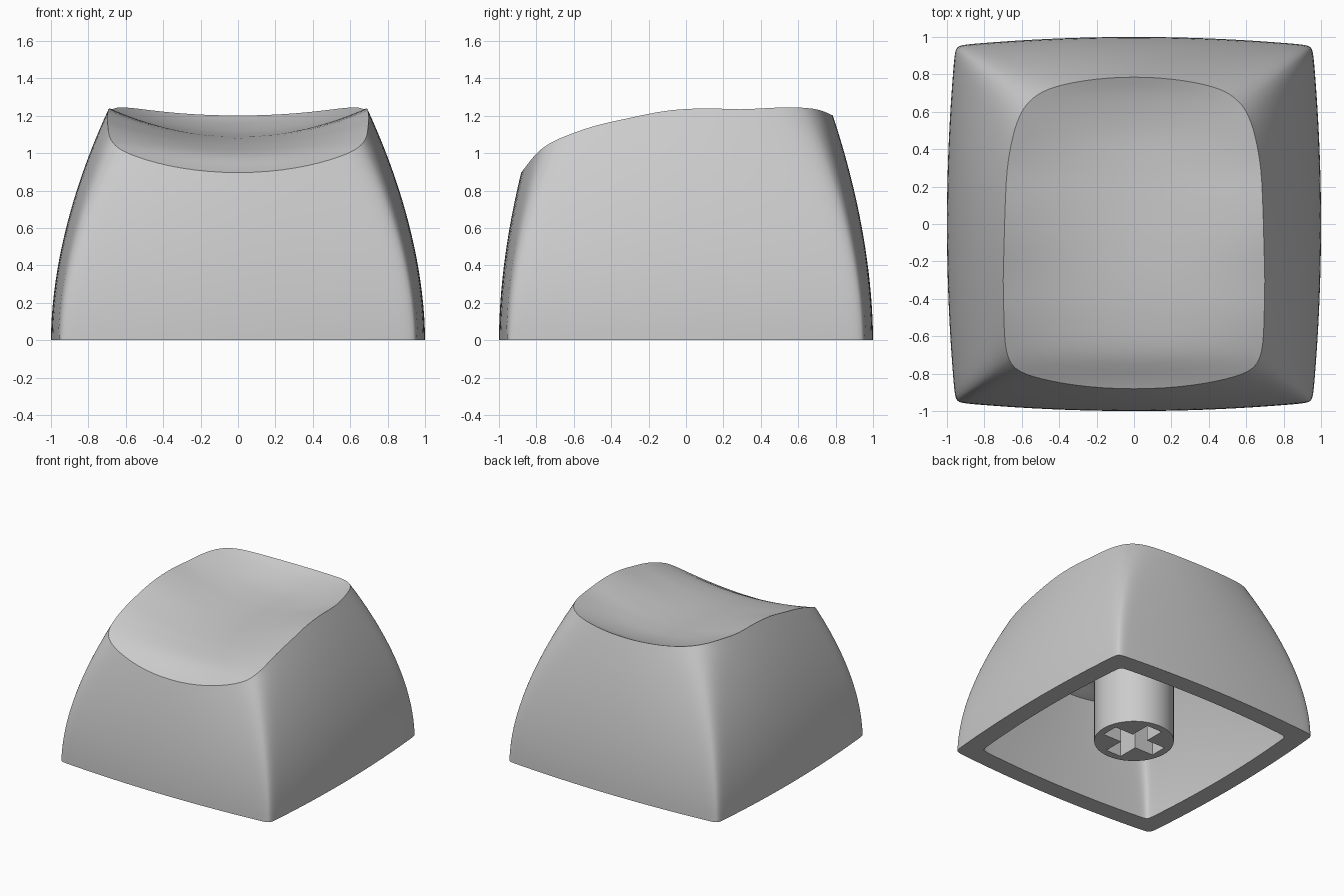
import bpy, bmesh, math

if "Cube" in bpy.data.objects:
    bpy.data.objects.remove(bpy.data.objects["Cube"], do_unlink=True)

grey = bpy.data.materials.new("matte_grey")
grey.use_nodes = True
GREY = (0.6, 0.6, 0.6, 1)
grey.diffuse_color = GREY
grey.node_tree.nodes["Principled BSDF"].inputs["Base Color"].default_value = GREY

TOP = 1.24        # highest rim point
INNER = 0.85      # inner shell relative to outer shell
SIDE, ROWS, RINGS = 32, 20, 20

# Dish profile from front to back, knots every 0.2 from y = -0.9
FLOOR = [.89, .99, 1.035, 1.06, 1.075, 1.085, 1.095, 1.115, 1.165, 1.245]
CURL = [.09, .08, .105, .125, .15, .155, .145, .15, .13, .1]


def spline(knots, y):
    s = min(max((y + 0.9) / 0.2, 0), len(knots) - 1.001)
    i = int(s)
    t = s - i
    a, b, c, d = (knots[min(max(i + k, 0), len(knots) - 1)] for k in (-1, 0, 1, 2))
    return b + t / 2 * (c - a + t * (2*a - 5*b + 4*c - d + t * (3*b - a - 3*c + d)))


def dish(x, y):
    return spline(FLOOR, y) + spline(CURL, y) * (x / 0.69) ** 2


def bisect(test, lo, hi):
    for _ in range(30):
        mid = (lo + hi) / 2
        if test(mid):
            hi = mid
        else:
            lo = mid
    return lo


def wall(u, v, z):
    """Point of the tapering side wall in direction (u, v) at height z."""
    h = z / TOP
    bow = 0.05 + 0.1 * h * h
    power = 60 - 50 * min(h, 1) ** 0.7

    def outside(r):
        a, b = abs(u * r), abs(v * r)
        return (a + bow * b * b) ** power + (b + bow * a * a) ** power > 1

    r = bisect(outside, 0.5, 1.0)
    taper = h ** 1.85
    depth = 1 - (0.228 if v > 0 else 0.217) * taper
    return u * r * (1 - 0.31 * taper), v * r * depth


def rim_height(u, v):
    return bisect(lambda z: z > dish(*wall(u, v, z)), 0.5, 1.3)


def directions():
    """Walk round a square, closer spaced at the corners."""
    for ca, sa in ((1, 0), (0, 1), (-1, 0), (0, -1)):
        for i in range(SIDE):
            t = math.sin(math.pi * (i / SIDE - 0.5))
            yield ca - sa * t, sa + ca * t


def finish(bm, name, angle):
    bmesh.ops.recalc_face_normals(bm, faces=bm.faces)
    mesh = bpy.data.meshes.new(name)
    bm.to_mesh(mesh)
    bm.free()
    mesh.materials.append(grey)
    obj = bpy.data.objects.new(name, mesh)
    bpy.context.collection.objects.link(obj)
    bpy.ops.object.select_all(action="DESELECT")
    obj.select_set(True)
    bpy.context.view_layer.objects.active = obj
    bpy.ops.object.shade_smooth_by_angle(angle=math.radians(angle))
    return obj


def bridge(bm, a, b):
    for i in range(len(a)):
        j = (i + 1) % len(a)
        bm.faces.new((a[i], a[j], b[j], b[i]))


# Hollow cap: side walls rising to the rim, then rings closing the dished top
loops = [[] for _ in range(ROWS + RINGS)]
for u, v in directions():
    top = rim_height(u, v)
    for k in range(ROWS + 1):
        z = top * k / ROWS
        x, y = wall(u, v, z)
        loops[k].append((x, y, z if k < ROWS else dish(x, y)))
    for k in range(1, RINGS):
        f = 1 - k / RINGS
        loops[ROWS + k].append((x * f, y * f, dish(x * f, y * f)))

bm = bmesh.new()
bases = []
for scale in (1, INNER):
    rings = [[bm.verts.new([c * scale for c in p]) for p in loop] for loop in loops]
    for a, b in zip(rings, rings[1:]):
        bridge(bm, a, b)
    centre = bm.verts.new((0, 0, dish(0, 0) * scale))
    last = rings[-1]
    for i in range(len(last)):
        bm.faces.new((last[i], last[(i + 1) % len(last)], centre))
    bases.append(rings[0])
bridge(bm, *bases)
finish(bm, "cap_shell", 28)

# Stem: round post with a cross-shaped socket in its lower end
RADIUS, ARM, HALF, STEM_Z = 0.3, 0.24, 0.07, 0.02
circle = [(RADIUS * math.cos(math.tau * i / 64), RADIUS * math.sin(math.tau * i / 64))
          for i in range(64)]
cross = []
for c, s in ((1, 0), (0, 1), (-1, 0), (0, -1)):
    for x, y in ((ARM, -HALF), (ARM, HALF), (HALF, HALF)):
        cross.append((c * x - s * y, s * x + c * y))

bm = bmesh.new()
edges = []
for outline, end in ((circle, 0.97), (cross, 0.45)):
    low = [bm.verts.new((x, y, STEM_Z)) for x, y in outline]
    high = [bm.verts.new((x, y, end)) for x, y in outline]
    bridge(bm, low, high)
    bm.faces.new(high)
    edges += [bm.edges.get((low[i - 1], low[i])) for i in range(len(low))]
bmesh.ops.triangle_fill(bm, edges=edges, use_beauty=True)
finish(bm, "stem", 30)
